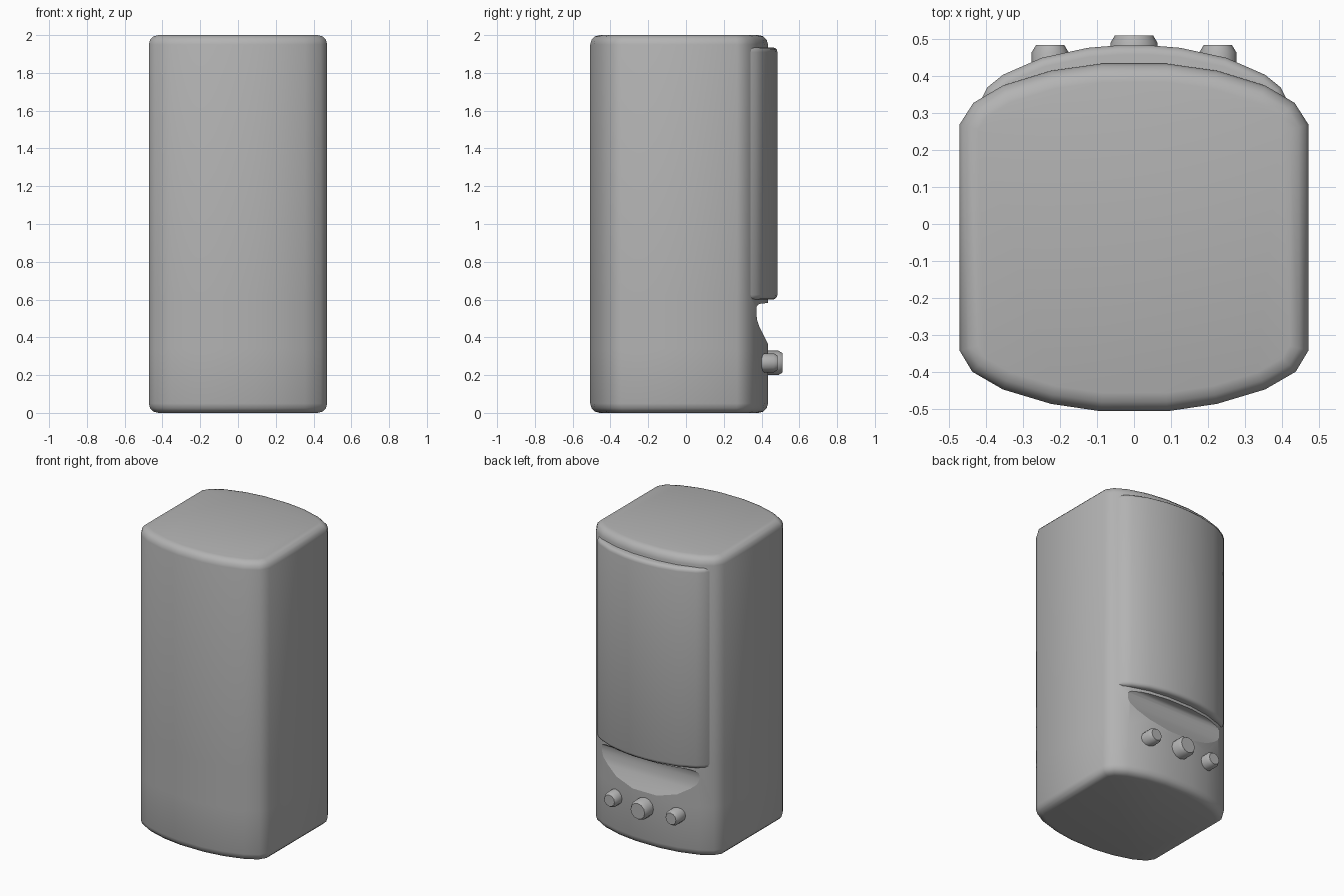
import bpy, bmesh, math
from mathutils import Matrix, Vector

if "Cube" in bpy.data.objects:
    bpy.data.objects.remove(bpy.data.objects["Cube"])

grey = bpy.data.materials.new("dark_grey")
grey.diffuse_color = (0.45, 0.45, 0.45, 1)
grey.use_nodes = True
grey.node_tree.nodes["Principled BSDF"].inputs["Base Color"].default_value = grey.diffuse_color


def smooth(ob, angle=40):
    bpy.ops.object.select_all(action='DESELECT')
    bpy.context.view_layer.objects.active = ob
    ob.select_set(True)
    bpy.ops.object.shade_smooth_by_angle(angle=math.radians(angle))


def finish(name, bm):
    bmesh.ops.recalc_face_normals(bm, faces=bm.faces)
    me = bpy.data.meshes.new(name)
    bm.to_mesh(me)
    bm.free()
    me.materials.append(grey)
    ob = bpy.data.objects.new(name, me)
    bpy.context.collection.objects.link(ob)
    smooth(ob)
    return ob


def loft(bm, rings):
    """Skin equal-sized rings of points and cap both ends."""
    vs = [[bm.verts.new(p) for p in ring] for ring in rings]
    n = len(vs[0])
    for a, b in zip(vs, vs[1:]):
        for i in range(n):
            j = (i + 1) % n
            bm.faces.new((a[i], a[j], b[j], b[i]))
    bm.faces.new(vs[0][::-1])
    bm.faces.new(vs[-1])


def inset(outline, d):
    """Shrink a counter-clockwise outline by d with mitred corners."""
    pts = [Vector(p) for p in outline]
    result = []
    for i, p in enumerate(pts):
        a = (p - pts[i - 1]).normalized()
        b = (pts[(i + 1) % len(pts)] - p).normalized()
        na, nb = Vector((-a.y, a.x)), Vector((-b.y, b.x))
        result.append(p + (na + nb) * d / (1 + na.dot(nb)))
    return result


def prism(name, half, z0, z1, rim, loops=()):
    """Mirror a half outline, extrude it upward and round both rims."""
    outline = half + [(-x, y) for x, y in reversed(half)]
    arc = [(rim * (1 - math.cos(t)), rim * (1 - math.sin(t)))
           for t in (math.radians(a) for a in (90, 60, 30, 0))]
    levels = [(rim - d, rim - h) for d, h in arc]
    levels = [(rim * (1 - math.sin(t)), rim * (1 - math.cos(t)))
              for t in (math.radians(a) for a in (0, 30, 60, 90))]
    stack = [(d, z0 + h) for d, h in levels]
    stack += [(0, z) for z in loops]
    stack += [(d, z1 - h) for d, h in reversed(levels)]
    bm = bmesh.new()
    loft(bm, [[(p.x, p.y, z) for p in inset(outline, d)] for d, z in stack])
    return finish(name, bm)


# Cabinet with bowed front and back
cabinet = prism("cabinet", [
    (0.09, -0.507), (0.225, -0.487), (0.355, -0.448), (0.438, -0.4), (0.472, -0.343),
    (0.472, 0.27), (0.435, 0.328), (0.355, 0.375), (0.225, 0.415), (0.09, 0.434)],
    0, 2, 0.05, loops=(0.34, 0.62))

# Scoop below the grille, cut straight across the bowed face
profile = [(0.6, 0.03), (0.431, 0.37), (0.39, 0.452), (0.378, 0.485), (0.372, 0.525),
           (0.373, 0.56), (0.381, 0.573), (0.4, 0.58), (0.6, 0.585)]
bm = bmesh.new()
loft(bm, [[(x, y, z) for y, z in profile] for x in (-0.6, 0.6)])
cutter = finish("scoop_cutter", bm)
cutter.hide_render = True
mod = cabinet.modifiers.new("scoop", 'BOOLEAN')
mod.object, mod.operation, mod.solver = cutter, 'DIFFERENCE', 'EXACT'
bpy.context.view_layer.objects.active = cabinet
bpy.ops.object.modifier_apply(modifier=mod.name)
bpy.data.objects.remove(cutter)
smooth(cabinet)

# Keep the scoop's border crisp
bm = bmesh.new()
bm.from_mesh(cabinet.data)
scoop = {f for f in bm.faces
         if 0.35 < f.calc_center_median().z < 0.6 and abs(f.normal.z) > 0.02}
for e in bm.edges:
    if sum(f in scoop for f in e.link_faces) == 1:
        e.smooth = False
bm.to_mesh(cabinet.data)
bm.free()

# Curved speaker grille
prism("grille", [
    (-0.415, 0.335), (0.415, 0.335), (0.397, 0.37), (0.355, 0.404),
    (0.25, 0.45), (0.125, 0.477), (0.04, 0.484)][1:], 0.6, 1.935, 0.025)


# Control knobs
def knob(name, x, radius, y0, y1):
    def ring(r, y):
        return [(x + r * math.cos(i * math.pi / 6), y, 0.265 + r * math.sin(i * math.pi / 6))
                for i in range(12)]
    bm = bmesh.new()
    loft(bm, [ring(radius, y0), ring(radius, y1 - 0.02), ring(radius - 0.012, y1)])
    finish(name, bm)


knob("volume_knob", 0, 0.064, 0.4, 0.51)
for side, x in (("left", -0.227), ("right", 0.227)):
    knob(side + "_tone_knob", x, 0.05, 0.395, 0.485)
